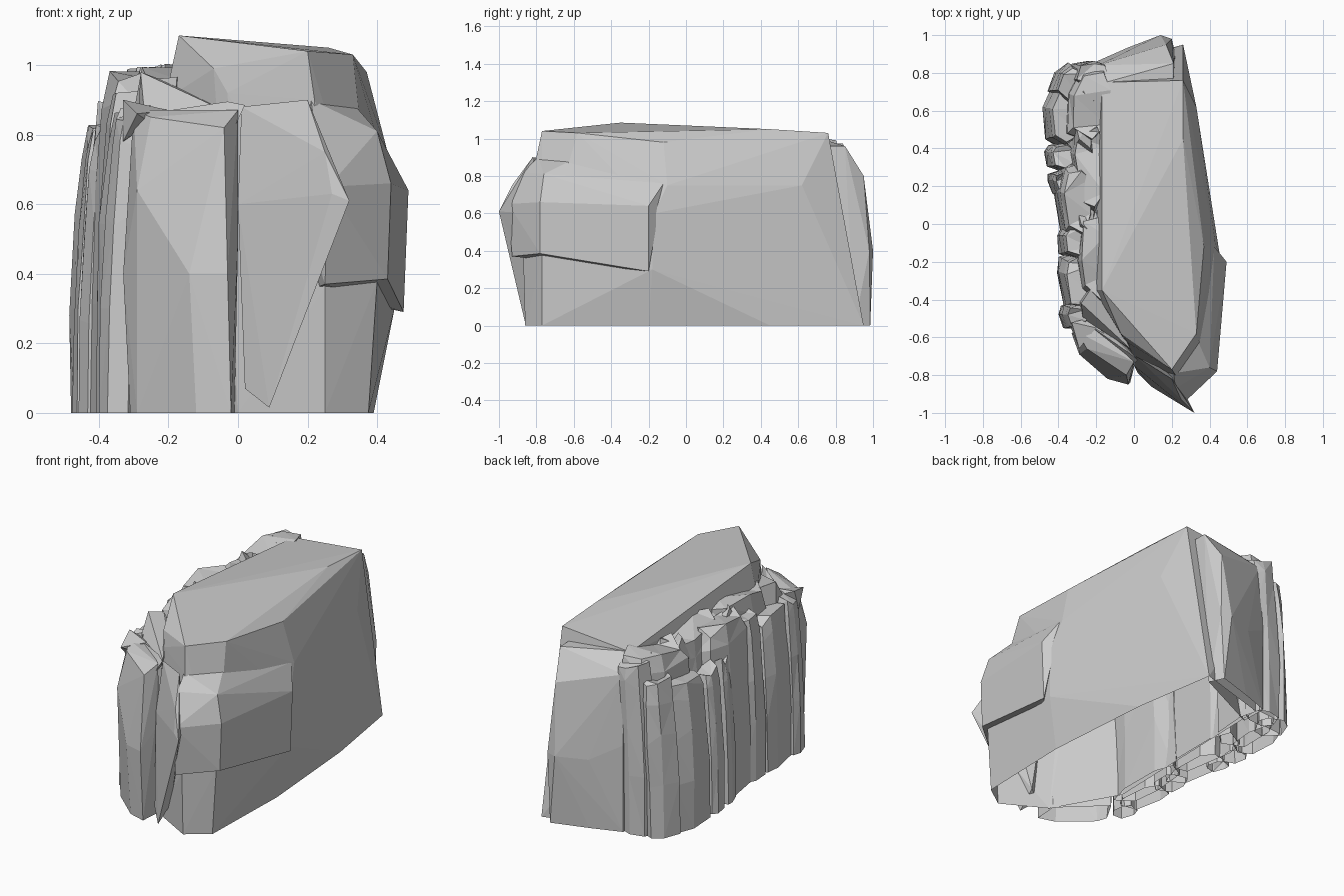
import bpy, bmesh, math, random
from mathutils import Vector

random.seed(4)


def finish(bm, name):
    # open underside, flat faces
    low = [f for f in bm.faces if all(v.co.z < 0.005 for v in f.verts)]
    bmesh.ops.delete(bm, geom=low, context='FACES_ONLY')
    bmesh.ops.recalc_face_normals(bm, faces=bm.faces)
    me = bpy.data.meshes.new(name)
    bm.to_mesh(me)
    bm.free()
    ob = bpy.data.objects.new(name, me)
    bpy.context.collection.objects.link(ob)
    return ob


def hull(name, pts):
    bm = bmesh.new()
    for p in pts:
        bm.verts.new(p)
    r = bmesh.ops.convex_hull(bm, input=bm.verts)
    junk = [g for g in r['geom_interior'] if isinstance(g, bmesh.types.BMVert)]
    bmesh.ops.delete(bm, geom=junk, context='VERTS')
    return finish(bm, name)


def column(name, cx, cy, rx, ry, rot, h, lean=0.04, n=7):
    # faceted pillar: jittered polygon rings that bulge and lean inwards
    angs = [2 * math.pi * (i + random.uniform(-.2, .2)) / n + 0.4 for i in range(n)]
    rad = [random.uniform(0.94, 1.1) for _ in angs]
    c, s = math.cos(math.radians(rot)), math.sin(math.radians(rot))
    bm = bmesh.new()
    rings = []
    for t, k in ((0, .98), (.35, 1.03), (.65, 1.0), (.9, .95), (1, .85)):
        ring = []
        for a, r in zip(angs, rad):
            # squared-off ellipse
            q = k * r * random.uniform(.92, 1.06)
            u = math.copysign(abs(math.cos(a)) ** .7, math.cos(a)) * rx * q
            v = math.copysign(abs(math.sin(a)) ** .7, math.sin(a)) * ry * q
            z = h * t + (random.uniform(-.03, .03) if t else 0)
            ring.append(bm.verts.new((cx + u * c - v * s + lean * t * t,
                                      cy + u * s + v * c, z)))
        rings.append(ring)
    for lo, hi in zip(rings, rings[1:]):
        for i in range(n):
            j = (i + 1) % n
            bm.faces.new((lo[i], lo[j], hi[j], hi[i]))
    bm.faces.new(rings[-1])
    bmesh.ops.triangulate(bm, faces=[f for f in bm.faces if len(f.verts) > 3])
    return finish(bm, name)


# Main rock mass
hull("main_rock", [
    (-.17, -.35, 1.085), (-.07, -.58, .99), (.2, -.77, 1.04), (.33, -.58, 1.03),
    (.37, -.12, .98), (.26, .45, 1.05), (.26, .76, 1.03), (-.17, .75, .99),
    (-.03, -.63, .92), (.22, -.8, .9), (.25, -.87, .36), (.40, -.77, .38),
    (.43, -.1, .75), (.33, .62, .75), (.25, -.86, 0), (.375, -.77, 0),
    (.39, -.2, 0), (.45, -.18, .3), (.455, -.17, .6), (.34, .45, 0),
    (.26, .95, 0), (-.18, .82, 0), (-.21, -.35, .9), (-.21, -.35, 0),
    (.0, -.72, 0), (-.2, .8, .7)])

# Jutting slab on the front right corner
hull("corner_slab", [
    (.26, -.95, .65), (.44, -.78, .66), (.49, -.2, .64), (.22, -.87, .82),
    (.40, -.76, .81), (.33, -.6, .89), (.21, -.79, .9), (.425, -.12, .76),
    (.25, -.93, .37), (.43, -.78, .385), (.476, -.2, .29), (.2, -.7, .35),
    (.16, -.78, .65), (.3, -.4, .35)])

# Leaning flake on the front
hull("front_flake", [
    (.02, -.79, .07), (.09, -.86, .015), (.32, -1.0, .61), (.27, -.97, .63),
    (.25, -.93, .75), (0, -.75, .6), (.01, -.7, .88), (.2, -.82, .9),
    (.1, -.75, .1), (.22, -.8, .6)])

# Back slab
hull("back_slab", [
    (-.2, .86, 0), (-.03, .92, 0), (.18, .985, 0), (.22, .9, 0),
    (-.2, .86, .5), (-.03, .935, .4), (.14, 1.0, .4), (.2, .98, .4),
    (-.19, .84, .9), (.17, .95, .8), (.21, .85, .96), (-.15, .75, .99),
    (.21, .7, .96), (-.2, .7, 0)])

# Front pillar, running diagonally round the front left corner
hull("front_pillar", [
    (-.31, -.6, 0), (-.29, -.66, 0), (-.12, -.81, 0), (-.02, -.84, 0),
    (-.01, -.7, 0), (-.24, -.48, 0), (-.33, -.58, .4), (-.29, -.69, .64),
    (-.14, -.82, .4), (-.03, -.85, .4), (0, -.76, .5), (.0, -.73, .87),
    (-.04, -.8, .82), (-.25, -.66, .85), (-.3, -.57, .87), (-.24, -.5, .86)])
# broken rim around its top
hull("front_rim_left", [
    (-.33, -.52, .9), (-.33, -.56, .78), (-.24, -.5, .86), (-.29, -.66, .86),
    (-.26, -.62, .84), (-.2, -.55, .87)])
hull("front_rim_back", [
    (-.26, -.52, .86), (-.03, -.68, .895), (.02, -.72, .885), (-.02, -.76, .8),
    (-.03, -.66, .82), (-.2, -.5, .8)])
# sloping wedge closing the gap behind the front pillar
hull("gap_wedge", [
    (-.28, -.42, .98), (-.15, -.5, .9), (-.02, -.66, .86), (-.27, -.5, .87),
    (-.2, -.3, .95), (-.3, -.4, .6), (-.2, -.5, .6), (-.05, -.66, .6)])

# Pillars along the left side: x, y, half sizes, turn, height
specs = [
    (-.34, -.49, .055, .075, 10, .86), (-.32, -.31, .085, .16, 3, .84),
    (-.25, -.18, .08, .24, 0, .97), (-.33, -.08, .08, .1, -5, .9),
    (-.335, .12, .085, .2, 2, .96), (-.27, .3, .09, .24, 3, .98),
    (-.41, .22, .045, .06, 15, .8), (-.41, .36, .065, .07, 0, .8),
    (-.39, .57, .095, .15, -8, .84), (-.36, .74, .085, .1, -30, .87),
    (-.27, .63, .11, .2, -6, .98), (-.26, .79, .1, .075, 10, .95)]
for i, sp in enumerate(specs):
    column("side_pillar_%d" % (i + 1), *sp)

# Flat flakes standing on the top left edge
for i, (x, y) in enumerate([(-.26, .45), (-.24, .7), (-.25, .0)]):
    hull("top_flake_%d" % (i + 1), [
        (x - .06, y - .06, .85), (x + .06, y - .12, .9), (x - .03, y, .995),
        (x + .03, y - .05, .985), (x + .04, y + .1, .88), (x - .05, y + .08, .93)])
